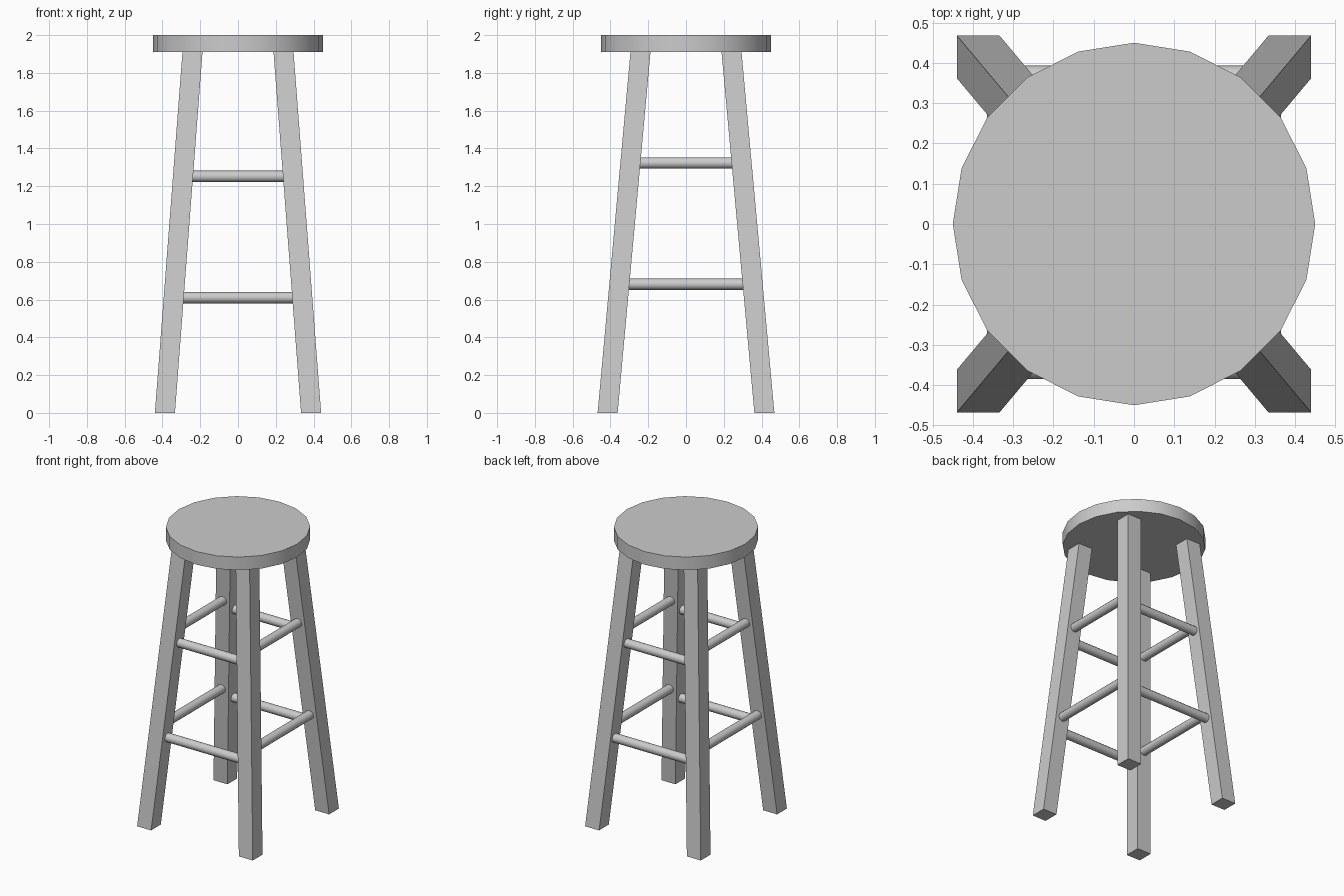
import bpy
import bmesh
from math import pi
from mathutils import Matrix, Vector

cube = bpy.data.objects.get("Cube")
if cube:
    bpy.data.objects.remove(cube, do_unlink=True)

grey = bpy.data.materials.new("light grey")
grey.use_nodes = True
colour = (0.6, 0.6, 0.6, 1)
grey.diffuse_color = colour
grey.node_tree.nodes["Principled BSDF"].inputs["Base Color"].default_value = colour

HEIGHT, SEAT_BASE = 2.0, 1.91
FOOT = Vector((0.387, 0.415, 0))
LEG_TOP = Vector((0.241, 0.241, SEAT_BASE))
LEG_HALF = 0.053


def add_object(name, bm, smooth=False):
    bmesh.ops.recalc_face_normals(bm, faces=bm.faces)
    mesh = bpy.data.meshes.new(name)
    bm.to_mesh(mesh)
    bm.free()
    mesh.materials.append(grey)
    obj = bpy.data.objects.new(name, mesh)
    bpy.context.collection.objects.link(obj)
    if smooth:
        bpy.ops.object.select_all(action='DESELECT')
        obj.select_set(True)
        bpy.context.view_layer.objects.active = obj
        bpy.ops.object.shade_smooth_by_angle(angle=pi / 3.5)
    return obj


def cylinder(name, radius, length, sides, matrix):
    bm = bmesh.new()
    bmesh.ops.create_cone(bm, cap_ends=True, segments=sides, radius1=radius,
                          radius2=radius, depth=length, matrix=matrix)
    return add_object(name, bm, smooth=True)


def leg_centre(z):
    return FOOT.lerp(LEG_TOP, z / SEAT_BASE)


# Round seat, with a corner on the x axis
seat_z = (HEIGHT + SEAT_BASE) / 2
cylinder("seat", 0.45, HEIGHT - SEAT_BASE, 20,
         Matrix.Translation((0, 0, seat_z)) @ Matrix.Rotation(pi / 2, 4, 'Z'))

# Splayed square legs, cut level at the floor and the seat
for side, sx in (("left", 1), ("right", -1)):
    for end, sy in (("front", -1), ("back", 1)):
        bm = bmesh.new()
        bmesh.ops.create_cube(bm, size=2)
        for v in bm.verts:
            centre = LEG_TOP if v.co.z > 0 else FOOT
            v.co = ((centre.x + v.co.x * LEG_HALF) * sx,
                    (centre.y + v.co.y * LEG_HALF) * sy, centre.z)
        add_object(f"{end}_{side}_leg", bm)

# Two levels of round rungs, the side ones a little higher
for level, z in (("lower", 0.61), ("upper", 1.252)):
    for end, s in (("front", -1), ("back", 1)):
        c = leg_centre(z)
        cylinder(f"{level}_{end}_rung", 0.03, 2 * c.x, 12,
                 Matrix.Translation((0, c.y * s + 0.004, z)) @ Matrix.Rotation(pi / 2, 4, 'Y'))
    for side, s in (("right", -1), ("left", 1)):
        c = leg_centre(z + 0.071)
        cylinder(f"{level}_{side}_rung", 0.03, 2 * c.y, 12,
                 Matrix.Translation((c.x * s, 0, z + 0.071)) @ Matrix.Rotation(pi / 2, 4, 'X'))
